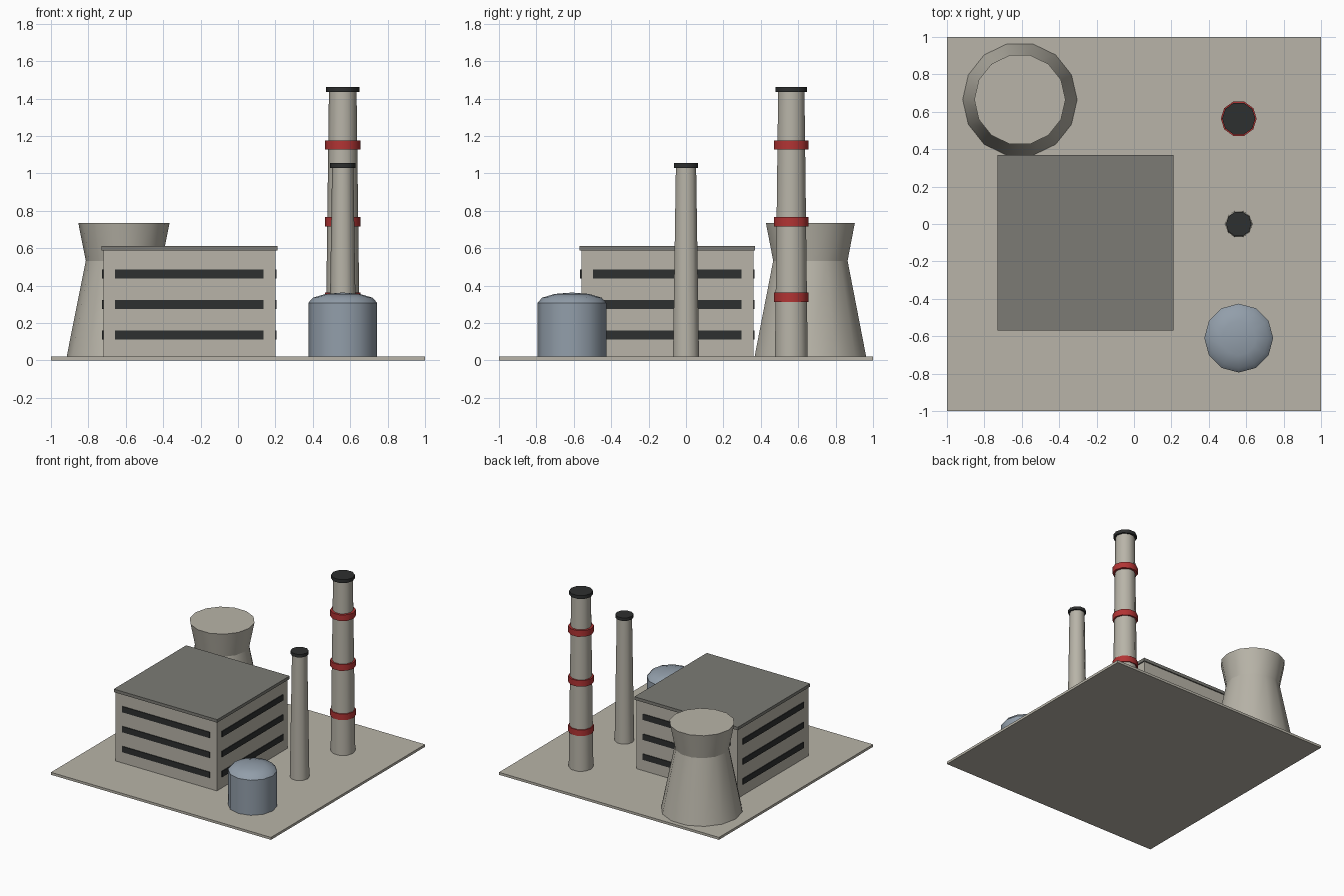
import bpy, bmesh, math

if "Cube" in bpy.data.objects:
    bpy.data.objects.remove(bpy.data.objects["Cube"])


def material(name, r, g, b):
    m = bpy.data.materials.new(name)
    m.diffuse_color = (r, g, b, 1)
    m.use_nodes = True
    m.node_tree.nodes["Principled BSDF"].inputs["Base Color"].default_value = m.diffuse_color
    return m


CONCRETE = material("concrete", 0.479, 0.456, 0.392)
ROOF = material("roof_grey", 0.20, 0.198, 0.178)
DARK = material("dark_glass", 0.027, 0.029, 0.029)
RED = material("warning_red", 0.445, 0.034, 0.034)
STEEL = material("tank_steel", 0.288, 0.342, 0.402)


def finish(name, bm, mat, smooth=False):
    bmesh.ops.recalc_face_normals(bm, faces=bm.faces)
    me = bpy.data.meshes.new(name)
    bm.to_mesh(me)
    bm.free()
    me.materials.append(mat)
    ob = bpy.data.objects.new(name, me)
    bpy.context.collection.objects.link(ob)
    if smooth:
        bpy.ops.object.select_all(action='DESELECT')
        ob.select_set(True)
        bpy.context.view_layer.objects.active = ob
        bpy.ops.object.shade_smooth_by_angle(angle=math.radians(40))
    return ob


def box(name, x0, x1, y0, y1, z0, z1, mat):
    bm = bmesh.new()
    bmesh.ops.create_cube(bm, size=1)
    for v in bm.verts:
        v.co = ((x0 + x1) / 2 + v.co.x * (x1 - x0),
                (y0 + y1) / 2 + v.co.y * (y1 - y0),
                (z0 + z1) / 2 + v.co.z * (z1 - z0))
    return finish(name, bm, mat)


def lathe(name, cx, cy, profile, sides, mat):
    """Closed solid from (radius, z) points; a zero last radius makes a tip."""
    bm = bmesh.new()
    rings = []
    for r, z in profile:
        if r == 0:
            rings.append([bm.verts.new((cx, cy, z))] * sides)
            continue
        rings.append([bm.verts.new((cx + r * math.cos(2 * math.pi * i / sides),
                                    cy + r * math.sin(2 * math.pi * i / sides), z))
                      for i in range(sides)])
    for lo, hi in zip(rings, rings[1:]):
        for i in range(sides):
            j = (i + 1) % sides
            quad = [lo[i], lo[j], hi[j], hi[i]]
            bm.faces.new(list(dict.fromkeys(quad)))
    bm.faces.new(rings[0][::-1])
    if profile[-1][0] > 0:
        bm.faces.new(rings[-1])
    return finish(name, bm, mat, True)


# Ground slab
G = 0.02
box("base_slab", -1, 1, -1, 1, 0, G, CONCRETE)

# Main hall with overhanging roof
X0, X1, Y0, Y1 = -0.72, 0.20, -0.56, 0.36
box("main_hall", X0, X1, Y0, Y1, G, 0.587, CONCRETE)
box("hall_roof", X0 - 0.01, X1 + 0.01, Y0 - 0.01, Y1 + 0.01, 0.587, 0.612, ROOF)

# Three rows of strip windows on all four walls
T, M = 0.006, 0.063
for row, z in enumerate((0.135, 0.299, 0.463)):
    a, b = z - 0.024, z + 0.024
    box(f"front_window_{row}", X0 + M, X1 - M, Y0 - T, Y0 + 0.002, a, b, DARK)
    box(f"back_window_{row}", X0 + M, X1 - M, Y1 - 0.002, Y1 + T, a, b, DARK)
    box(f"left_window_{row}", X0 - T, X0 + 0.002, Y0 + M, Y1 - M, a, b, DARK)
    box(f"right_window_{row}", X1 - 0.002, X1 + T, Y0 + M, Y1 - M, a, b, DARK)

# Cooling tower: tapering lower part and flared upper part
lathe("cooling_tower_lower", -0.61, 0.665, [(0.306, G), (0.204, 0.533)], 14, CONCRETE)
lathe("cooling_tower_upper", -0.61, 0.665, [(0.204, 0.533), (0.244, 0.736)], 14, CONCRETE)

# Tall chimney with red bands
lathe("tall_chimney", 0.56, 0.563, [(0.092, G), (0.074, 1.435)], 10, CONCRETE)
lathe("tall_chimney_cap", 0.56, 0.563, [(0.089, 1.435), (0.089, 1.463)], 10, DARK)
for i, z in enumerate((0.337, 0.742, 1.152)):
    lathe(f"chimney_band_{i}", 0.56, 0.563,
          [(0.096, z - 0.025), (0.096, z + 0.025)], 10, RED)

# Short chimney
lathe("short_chimney", 0.56, 0.0, [(0.073, G), (0.057, 1.03)], 10, CONCRETE)
lathe("short_chimney_cap", 0.56, 0.0, [(0.068, 1.03), (0.068, 1.055)], 10, DARK)

# Storage tank with a shallow domed top
R, ZT, H = 0.184, 0.308, 0.055
dome = [(R * math.cos(math.radians(d)), ZT + H * math.sin(math.radians(d)))
        for d in (0, 30, 60)]
lathe("storage_tank", 0.56, -0.61, [(R, G)] + dome + [(0, ZT + H)], 12, STEEL)
